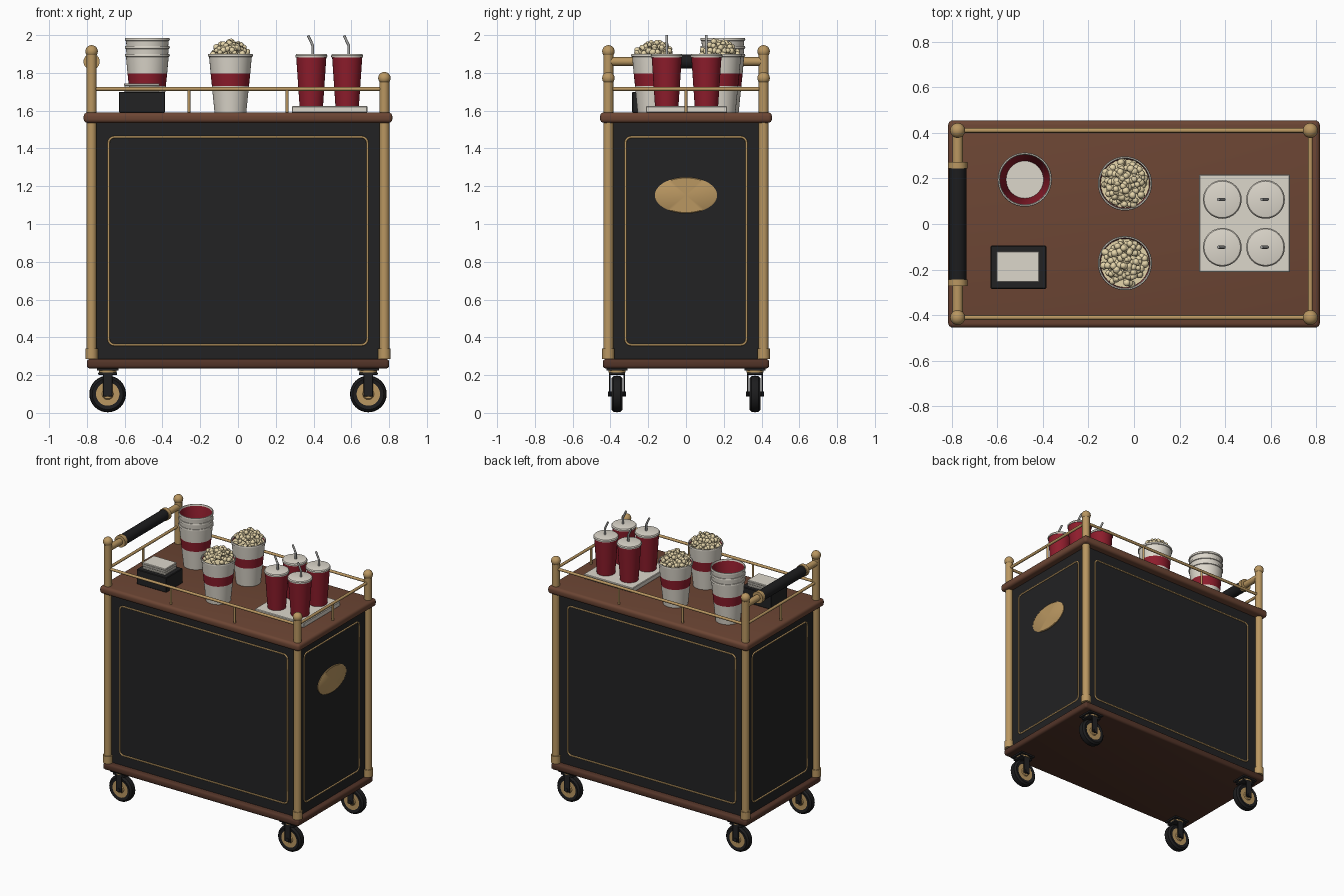
import bpy, bmesh, math, random
from mathutils import Vector, Matrix

cube = bpy.data.objects.get("Cube")
if cube:
    bpy.data.objects.remove(cube, do_unlink=True)
random.seed(4)


def material(name, *rgb):
    m = bpy.data.materials.new(name)
    m.use_nodes = True
    m.diffuse_color = (*rgb, 1)
    m.node_tree.nodes["Principled BSDF"].inputs["Base Color"].default_value = (*rgb, 1)
    return m


WOOD = material("brown wood", 0.15, 0.06, 0.034)
DARK_WOOD = material("dark wood", 0.085, 0.034, 0.021)
BLACK = material("black paint", 0.016, 0.016, 0.017)
RUBBER = material("black rubber", 0.012, 0.012, 0.013)
BRASS = material("brass", 0.49, 0.31, 0.12)
WHITE = material("warm white", 0.72, 0.68, 0.60)
RED = material("deep red", 0.27, 0.012, 0.025)
CORN = material("popcorn cream", 0.78, 0.66, 0.40)
GREY = material("straw grey", 0.36, 0.36, 0.35)


def finish(name, bm, *mats):
    bmesh.ops.recalc_face_normals(bm, faces=bm.faces)
    me = bpy.data.meshes.new(name)
    bm.to_mesh(me)
    bm.free()
    for m in mats:
        me.materials.append(m)
    ob = bpy.data.objects.new(name, me)
    bpy.context.collection.objects.link(ob)
    bpy.ops.object.select_all(action="DESELECT")
    ob.select_set(True)
    bpy.context.view_layer.objects.active = ob
    bpy.ops.object.shade_smooth_by_angle(angle=math.radians(35))
    return ob


def box(name, center, size, mat, bevel=0.0, segments=3):
    bm = bmesh.new()
    bmesh.ops.create_cube(bm, size=1, matrix=Matrix.Translation(center) @ Matrix.Diagonal((*size, 1)))
    if bevel:
        bmesh.ops.bevel(bm, geom=bm.edges[:], offset=bevel, segments=segments, profile=0.5, affect="EDGES")
    return finish(name, bm, mat)


def lathe(name, profile, place, mats, rule=None, steps=32):
    """Spin (radius, height) points round the local z axis of a placement matrix."""
    bm = bmesh.new()
    verts = [bm.verts.new((r, 0, h)) for r, h in profile]
    edges = [bm.edges.new(pair) for pair in zip(verts, verts[1:])]
    bmesh.ops.spin(bm, geom=verts + edges, cent=(0, 0, 0), axis=(0, 0, 1),
                   angle=math.tau, steps=steps, use_duplicate=False)
    bmesh.ops.remove_doubles(bm, verts=bm.verts, dist=1e-5)
    if rule:
        for f in bm.faces:
            f.material_index = rule(f.calc_center_median())
    bm.transform(place)
    return finish(name, bm, *mats)


def rod(name, a, b, radius, mat, sides=16):
    a, b = Vector(a), Vector(b)
    turn = (b - a).to_track_quat("Z", "Y").to_matrix().to_4x4()
    bm = bmesh.new()
    bmesh.ops.create_cone(bm, cap_ends=True, segments=sides, radius1=radius, radius2=radius,
                          depth=(b - a).length, matrix=Matrix.Translation((a + b) / 2) @ turn)
    return finish(name, bm, mat)


def ball(name, center, radius, mat):
    bm = bmesh.new()
    bmesh.ops.create_uvsphere(bm, u_segments=20, v_segments=12, radius=radius,
                              matrix=Matrix.Translation(center))
    return finish(name, bm, mat)


def trim_frame(name, angle, distance, half, low=0.36, high=1.46, corner=0.03):
    """Thin rounded moulding on one side of the cabinet."""
    turn = Matrix.Rotation(angle, 4, "Z")
    points = []
    for q, (sx, top) in enumerate(((1, 1), (-1, 1), (-1, 0), (1, 0))):
        cx, cz = sx * (half - corner), (high - corner if top else low + corner)
        for k in range(6):
            t = (q + k / 5) * math.pi / 2
            points.append(turn @ Vector((cx + corner * math.cos(t), -distance, cz + corner * math.sin(t))))
    curve = bpy.data.curves.new(name, "CURVE")
    curve.dimensions = "3D"
    curve.bevel_depth, curve.bevel_resolution = 0.006, 2
    line = curve.splines.new("POLY")
    line.points.add(len(points) - 1)
    line.use_cyclic_u = True
    for p, co in zip(line.points, points):
        p.co = (*co, 1)
    curve.materials.append(BRASS)
    bpy.context.collection.objects.link(bpy.data.objects.new(name, curve))


# Cabinet
PX, PY, TOP = 0.775, 0.411, 1.59
box("cabinet", (0, 0, 0.91), (1.53, 0.80, 1.26), BLACK)
box("base_board", (0, 0, 0.26), (1.60, 0.88, 0.05), DARK_WOOD, 0.016)
box("counter_top", (0, 0, 1.563), (1.634, 0.91, 0.055), WOOD, 0.02, 4)
for name, angle, distance, half in (("front", 0, 0.40, 0.685), ("back", math.pi, 0.40, 0.685),
                                    ("left", math.pi / 2, 0.765, 0.32), ("right", -math.pi / 2, 0.765, 0.32)):
    trim_frame(name + "_trim", angle, distance, half)
oval = Matrix.Translation((0.764, 0, 1.152)) @ Matrix.Rotation(math.pi / 2, 4, "Y") @ Matrix.Diagonal((0.095, 0.165, 1, 1))
lathe("oval_plate", [(0, 0), (1, 0), (1, 0.006), (0.96, 0.009), (0, 0.009)], oval, [BRASS], steps=48)

# Corner posts and casters
for sx in (-1, 1):
    for sy in (-1, 1):
        x, y = sx * PX, sy * PY
        end = 1.914 if sx < 0 else 1.772
        rod("corner_post", (x, y, 0.285), (x, y, end), 0.026, BRASS, 20)
        rod("post_foot", (x, y, 0.285), (x, y, 0.34), 0.033, BRASS, 20)
        ball("post_finial", (x, y, end), 0.033, BRASS)

        x, y = sx * 0.69, sy * 0.365
        axle = Matrix.Translation((x, y, 0.1)) @ Matrix.Rotation(math.pi / 2, 4, "X")
        lathe("tyre", [(0.062, -0.026), (0.082, -0.03), (0.094, -0.018), (0.097, 0),
                       (0.094, 0.018), (0.082, 0.03), (0.062, 0.026)], axle, [RUBBER])
        lathe("hub", [(0, -0.03), (0.025, -0.03), (0.03, -0.024), (0.064, -0.024),
                      (0.064, 0.024), (0.03, 0.024), (0.025, 0.03), (0, 0.03)], axle, [BRASS])
        for side in (-1, 1):
            box("fork_arm", (x, y + side * 0.038, 0.148), (0.05, 0.009, 0.125), BLACK, 0.003, 1)
        rod("axle_bolt", (x, y - 0.048, 0.1), (x, y + 0.048, 0.1), 0.013, BLACK)
        box("fork_crown", (x, y, 0.208), (0.10, 0.085, 0.014), BLACK, 0.004, 2)
        rod("swivel_ring", (x, y, 0.214), (x, y, 0.225), 0.046, BRASS, 24)
        box("caster_plate", (x, y, 0.23), (0.115, 0.11, 0.012), BLACK)

# Guard rails
RAIL = 1.715
for s in (-1, 1):
    rod("long_rail", (-PX, s * PY, RAIL), (PX, s * PY, RAIL), 0.01, BRASS)
    rod("end_rail", (s * PX, -PY, RAIL), (s * PX, PY, RAIL), 0.01, BRASS)
    rod("end_baluster", (s * PX, 0, TOP - 0.01), (s * PX, 0, RAIL), 0.008, BRASS)
    for x in (-0.26, 0.26):
        rod("baluster", (x, s * PY, TOP - 0.01), (x, s * PY, RAIL), 0.008, BRASS)

# Push handle
rod("handle_bar", (-PX, -PY, 1.86), (-PX, PY, 1.86), 0.023, BRASS, 20)
rod("handle_grip", (-PX, -0.245, 1.86), (-PX, 0.245, 1.86), 0.038, RUBBER, 24)
for s in (-1, 1):
    rod("handle_collar", (-PX, s * 0.243, 1.86), (-PX, s * 0.272, 1.86), 0.043, BRASS, 24)

# Popcorn buckets, one pair full and one empty stack
BUCKET = [(0, 0), (0.084, 0), (0.098, 0.14), (0.105, 0.208), (0.113, 0.295), (0.118, 0.297), (0.119, 0.304),
          (0.117, 0.311), (0.112, 0.311), (0.109, 0.30), (0.082, 0.012), (0, 0.012)]


def band(c):
    return int(0.14 < c.z < 0.208 and c.xy.length > 0.095)


def bucket(name, x, y, z):
    lathe(name, BUCKET, Matrix.Translation((x, y, z)), [WHITE, RED], band, 40)


for level in range(3):
    bucket("empty_bucket", -0.48, 0.195, TOP + level * 0.042)

for y in (-0.172, 0.178):
    bucket("popcorn_bucket", -0.04, y, TOP)
    rod("popcorn_bed", (-0.04, y, 1.85), (-0.04, y, 1.882), 0.107, CORN, 32)
    bm = bmesh.new()
    for i in range(46):
        r = 0.092 * math.sqrt((i + 0.5) / 46)
        t = i * 2.4
        z = 1.89 + 0.062 * (1 - (r / 0.1) ** 2) + random.uniform(-0.012, 0.012)
        spot = Vector((-0.04 + r * math.cos(t), y + r * math.sin(t), z))
        for lobe in range(3):
            shift = Vector([random.uniform(-0.011, 0.011) for _ in range(3)])
            bmesh.ops.create_icosphere(bm, subdivisions=2, radius=random.uniform(0.011, 0.017),
                                       matrix=Matrix.Translation(spot + shift))
    finish("popcorn", bm, CORN)

# Drinks tray
box("drinks_tray", (0.485, 0.003, 1.607), (0.40, 0.43, 0.035), WHITE, 0.004, 1)
for x in (0.388, 0.578):
    for y in (-0.102, 0.108):
        place = Matrix.Translation((x, y, 1.622))
        lathe("drink_cup", [(0, 0), (0.062, 0), (0.08, 0.265), (0, 0.265)], place, [RED])
        lathe("cup_lid", [(0, 0.26), (0.084, 0.26), (0.085, 0.27), (0.08, 0.277), (0.074, 0.279), (0, 0.279)],
              place, [WHITE])
        rod("straw", (x + 0.008, y, 1.89), (x + 0.008, y, 1.945), 0.007, GREY, 12)
        ball("straw_bend", (x + 0.008, y, 1.945), 0.007, GREY)
        rod("straw_tip", (x + 0.008, y, 1.945), (x - 0.017, y, 1.998), 0.007, GREY, 12)

# Napkin holder
box("napkin_holder", (-0.508, -0.19, 1.645), (0.245, 0.19, 0.11), BLACK, 0.004, 1)
for i in range(3):
    box("napkin", (-0.51, -0.188, 1.706 + i * 0.016), (0.188, 0.135, 0.014), WHITE, 0.003, 1)
